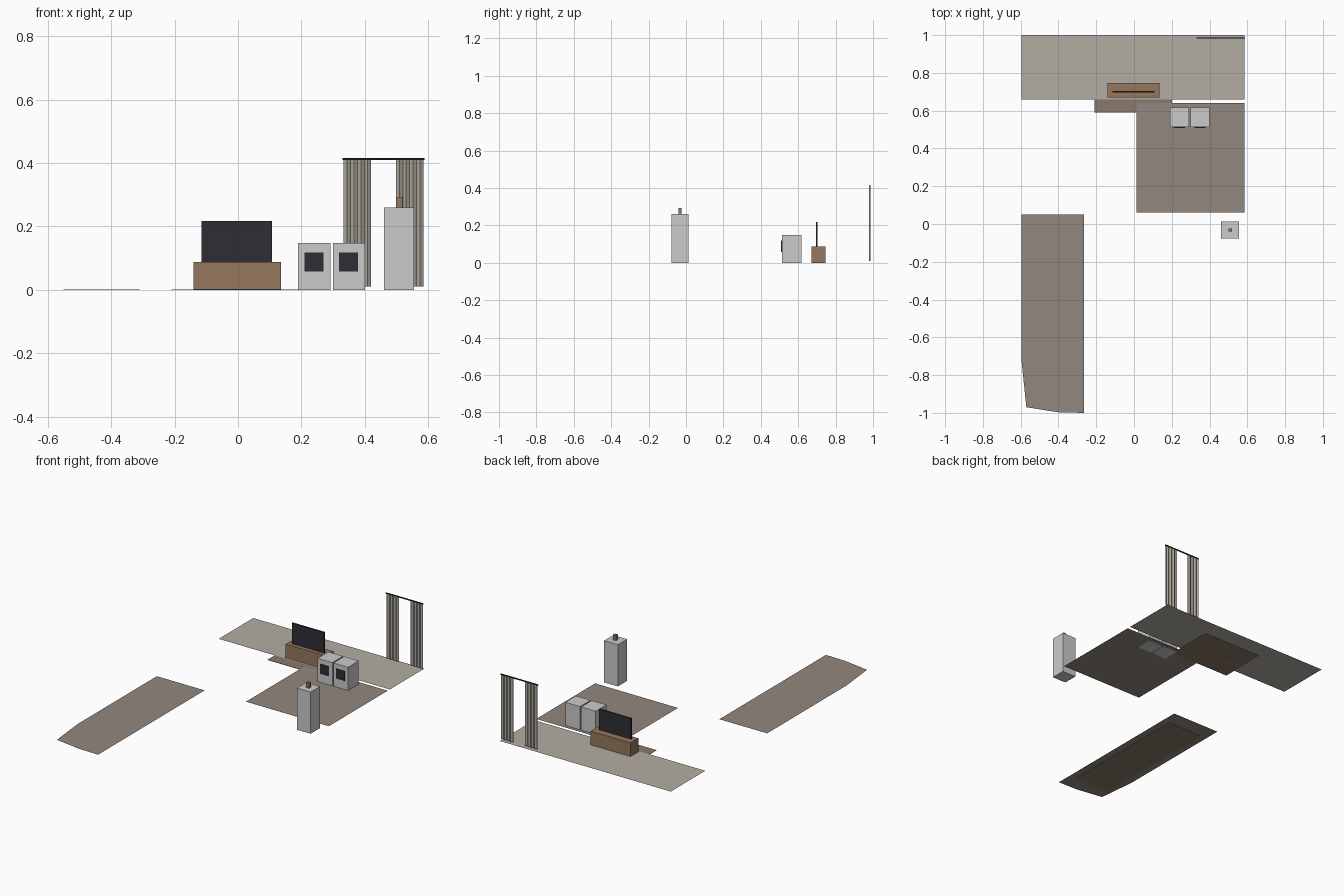
import bpy
import bmesh

cube = bpy.data.objects.get("Cube")
if cube:
    bpy.data.objects.remove(cube, do_unlink=True)


def material(name, r, g, b):
    m = bpy.data.materials.new(name)
    m.use_nodes = True
    m.diffuse_color = (r, g, b, 1)
    m.node_tree.nodes["Principled BSDF"].inputs["Base Color"].default_value = (r, g, b, 1)
    return m


brown = material("brown floor", 0.29, 0.245, 0.21)
beige = material("beige floor", 0.45, 0.42, 0.37)
rug_mat = material("rug brown", 0.25, 0.19, 0.15)
wood = material("wood", 0.30, 0.185, 0.11)
grey = material("pale grey", 0.60, 0.60, 0.60)
dark = material("dark glass", 0.026, 0.026, 0.036)
cloth = material("curtain cloth", 0.42, 0.39, 0.34)
black = material("black metal", 0.01, 0.01, 0.012)


def finish(name, bm, mat):
    mesh = bpy.data.meshes.new(name)
    bm.to_mesh(mesh)
    bm.free()
    mesh.materials.append(mat)
    ob = bpy.data.objects.new(name, mesh)
    bpy.context.collection.objects.link(ob)
    return ob


def box(name, x, y, z, mat):
    """Box from (min, max) pairs."""
    bm = bmesh.new()
    bmesh.ops.create_cube(bm, size=1)
    for v in bm.verts:
        for i, (lo, hi) in enumerate((x, y, z)):
            v.co[i] = hi if v.co[i] > 0 else lo
    return finish(name, bm, mat)


def sheet(name, outline, z, mat):
    """Flat floor from an anticlockwise outline."""
    bm = bmesh.new()
    bm.faces.new([bm.verts.new((x, y, z)) for x, y in outline])
    return finish(name, bm, mat)


def rect(x0, x1, y0, y1):
    return [(x0, y0), (x1, y0), (x1, y1), (x0, y1)]


def curtain(name, x0, x1, folds=8):
    """Pleated panel."""
    bm = bmesh.new()
    rows = []
    for i in range(folds + 1):
        x = x0 + (x1 - x0) * i / folds
        y = 0.979 if i % 2 else 0.986
        rows.append([bm.verts.new((x, y, z)) for z in (0.01, 0.41)])
    for a, b in zip(rows, rows[1:]):
        bm.faces.new((a[0], b[0], b[1], a[1]))
    return finish(name, bm, cloth)


# Floors
FLOOR = 0.003
sheet("back_floor", rect(-0.595, 0.585, 0.66, 1.0), FLOOR, beige)
sheet("kitchen_floor", rect(0.013, 0.585, 0.06, 0.64), FLOOR, brown)
sheet("side_floor", [(-0.595, 0.05), (-0.595, -0.73), (-0.57, -0.97),
                     (-0.40, -0.997), (-0.265, -1.0), (-0.265, 0.05)], FLOOR, brown)

# Rugs
box("side_rug", (-0.55, -0.31), (-0.90, -0.05), (0.0005, 0.002), rug_mat)
box("console_rug", (-0.21, 0.20), (0.59, 0.89), (0.0005, 0.002), rug_mat)

# Console and screen
box("console", (-0.14, 0.135), (0.67, 0.747), (0, 0.088), wood)
box("screen", (-0.115, 0.108), (0.695, 0.704), (0.088, 0.217), dark)

# Pair of appliances with front windows
for side, x in (("right", 0.19), ("left", 0.299)):
    box(side + "_appliance", (x, x + 0.101), (0.513, 0.618), (0, 0.148), grey)
    box(side + "_appliance_window", (x + 0.02, x + 0.08), (0.509, 0.513),
        (0.058, 0.118), dark)

# Pedestal with a small post
box("pedestal", (0.46, 0.555), (-0.077, 0.014), (0, 0.26), grey)
box("pedestal_post", (0.499, 0.519), (-0.041, -0.023), (0.26, 0.293), wood)

# Curtains and rod
curtain("right_curtain", 0.333, 0.420)
curtain("left_curtain", 0.498, 0.585)
box("curtain_rod", (0.33, 0.588), (0.981, 0.987), (0.41, 0.416), black)
